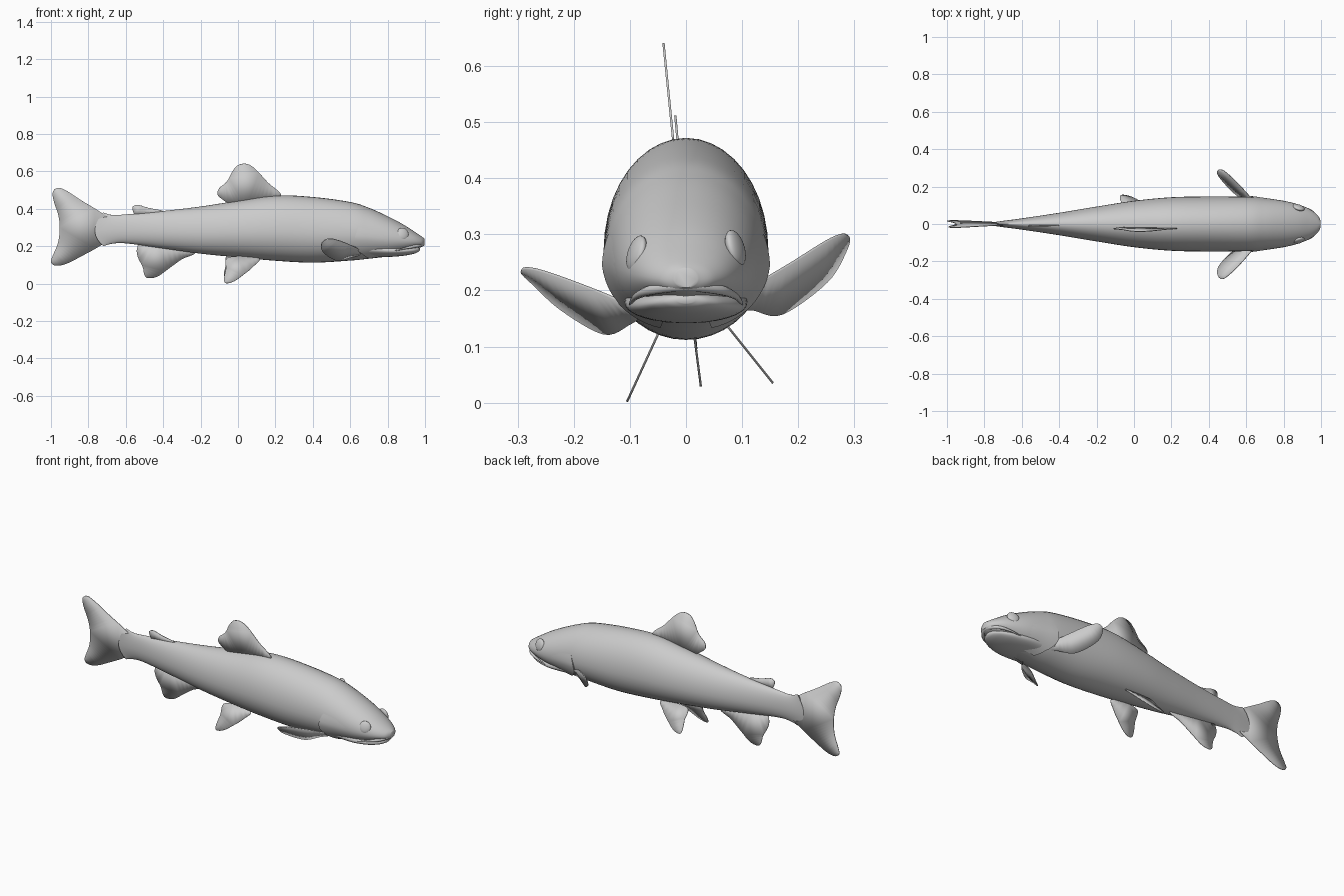
import bpy, bmesh, math
from mathutils import Vector

cube = bpy.data.objects.get("Cube")
if cube:
    bpy.data.objects.remove(cube)

grey = bpy.data.materials.new("plain_grey")
grey.use_nodes = True
GREY = (0.6, 0.6, 0.6, 1)
grey.diffuse_color = GREY
bsdf = grey.node_tree.nodes["Principled BSDF"]
bsdf.inputs["Base Color"].default_value = GREY
bsdf.inputs["Roughness"].default_value = 0.6


def make(name, verts, faces, angle=50):
    mesh = bpy.data.meshes.new(name)
    mesh.from_pydata([tuple(v) for v in verts], [], faces)
    bm = bmesh.new()
    bm.from_mesh(mesh)
    bmesh.ops.recalc_face_normals(bm, faces=bm.faces)
    bm.to_mesh(mesh)
    bm.free()
    mesh.materials.append(grey)
    obj = bpy.data.objects.new(name, mesh)
    bpy.context.collection.objects.link(obj)
    bpy.ops.object.select_all(action="DESELECT")
    obj.select_set(True)
    bpy.context.view_layer.objects.active = obj
    bpy.ops.object.shade_smooth_by_angle(angle=math.radians(angle))
    return obj


def spline(points, steps, closed=False):
    """Catmull-Rom curve through points of any dimension."""
    pts = [Vector(p) for p in points]
    n = len(pts)
    pick = (lambda i: pts[i % n]) if closed else (lambda i: pts[max(0, min(n - 1, i))])
    out = []
    for i in range(n if closed else n - 1):
        a, b, c, d = (pick(i + k) for k in (-1, 0, 1, 2))
        for s in range(steps):
            t = s / steps
            out.append(0.5 * (2 * b + (c - a) * t + (2 * a - 5 * b + 4 * c - d) * t * t
                              + (3 * b - a - 3 * c + d) * t ** 3))
    if not closed:
        out.append(pts[-1])
    return out


def section_point(sec, a, grow=0.0):
    """Point on an egg-shaped section (x, bottom, top, half width) at angle a."""
    x, bot, top, w = sec
    zc = bot + 0.45 * (top - bot)
    half = (top - zc) if math.sin(a) > 0 else (zc - bot)
    return Vector((x, (w + grow) * math.cos(a), zc + (half + grow) * math.sin(a)))


def loft(name, rings):
    n = len(rings[0])
    verts = [v for ring in rings for v in ring]
    faces = [(i * n + j, i * n + (j + 1) % n, (i + 1) * n + (j + 1) % n, (i + 1) * n + j)
             for i in range(len(rings) - 1) for j in range(n)]
    faces += [tuple(range(n)), tuple(range(len(verts) - n, len(verts)))]
    return make(name, verts, faces)


SIDES = 40
ANGLES = [2 * math.pi * j / SIDES for j in range(SIDES)]

# Body: x, bottom, top, half width from tail to snout
SECTIONS = spline([
    (-.765, .2, .38, .008), (-.7, .213, .367, .017), (-.6, .215, .37, .03),
    (-.4, .188, .388, .06), (-.2, .16, .412, .093), (0, .14, .443, .124),
    (.2, .122, .471, .143), (.4, .112, .463, .147), (.6, .123, .436, .145),
    (.7, .133, .405, .137), (.8, .145, .36, .124), (.88, .163, .318, .104),
    (.94, .182, .28, .079), (.98, .195, .253, .049), (.997, .205, .24, .02)], 6)
rings = []
for sec in SECTIONS:
    ring = [section_point(sec, a) for a in ANGLES]
    bend = max(0, min(1, (-.6 - sec[0]) / .165))
    for a, p in zip(ANGLES, ring):   # rounded rear edge over the tail root
        p.x += .045 * bend * math.sin(a) ** 2
    rings.append(ring)
loft("body", rings)

# Lower jaw, set slightly behind the upper lip
jaw = spline([(.7, .14, .24, .11), (.8, .142, .215, .107), (.88, .148, .205, .091),
              (.935, .158, .2, .066), (.962, .168, .195, .04), (.972, .177, .19, .014)], 5)
loft("lower_jaw", [[section_point(s, a) for a in ANGLES] for s in jaw])

# Upper lip: a soft ridge along the mouth edge
lip_path = spline([(.84, -.1, .176), (.9, -.088, .19), (.955, -.06, .201), (.985, 0, .208),
                   (.955, .06, .201), (.9, .088, .19), (.84, .1, .176)], 6)
lip = []
for i, c in enumerate(lip_path):
    r = .002 + .008 * math.sin(math.pi * i / (len(lip_path) - 1))
    t = lip_path[min(i + 1, len(lip_path) - 1)] - lip_path[max(i - 1, 0)]
    side = t.cross(Vector((0, 0, 1))).normalized()
    lip.append([c + r * (side * math.cos(k * math.pi / 5) + Vector((0, 0, math.sin(k * math.pi / 5))))
                for k in range(10)])
loft("upper_lip", lip)


# Gill covers: thin raised patches with a curved rear edge
def body_section(x):
    for p, q in zip(SECTIONS, SECTIONS[1:]):
        if p[0] <= x <= q[0]:
            return p.lerp(q, (x - p[0]) / (q[0] - p[0]))


ROWS, COLS = 16, 12
for side, label in ((1, "left"), (-1, "right")):
    verts = []
    for i in range(ROWS + 1):
        v = i / ROWS
        a = .25 - 1.5 * v
        rear = .62 + .025 * (1 - math.sin(math.pi * min(1, v * 1.3))) + .06 * v ** 3
        for j in range(COLS + 1):
            u = max(0, j - 1) / (COLS - 1)
            lift = -.004 if j == 0 else .007 * (1 - u) ** 1.5 * min(1, 4 * v) - .001 * u
            p = section_point(body_section(rear + (.83 - rear) * u), a, lift)
            verts.append((p.x, side * p.y, p.z))
    w = COLS + 1
    faces = [(i * w + j, i * w + j + 1, (i + 1) * w + j + 1, (i + 1) * w + j)
             for i in range(ROWS) for j in range(COLS)]
    make(label + "_gill_cover", verts, faces)

# Eyes: flattened domes facing out and a little forward
for side, label, z in ((1, "left", .275), (-1, "right", .265)):
    bpy.ops.mesh.primitive_uv_sphere_add(segments=24, ring_count=16, radius=1)
    eye = bpy.context.object
    eye.name = label + "_eye"
    eye.scale = (.033, .034, .014)
    eye.location = (.88, side * .088, z)
    normal = Vector((.32, side, .3))
    eye.rotation_euler = normal.to_track_quat("Z", "Y").to_euler()
    eye.data.materials.append(grey)
    bpy.ops.object.shade_smooth_by_angle(angle=math.radians(60))


# Fins: smooth outlines filled and given a thin thickness
def fin(name, outline, thick=.004):
    pts = spline(outline, 6, closed=True)
    obj = make(name, pts, [tuple(range(len(pts)))])
    bm = bmesh.new()
    bm.from_mesh(obj.data)
    bmesh.ops.triangulate(bm, faces=bm.faces)
    bm.to_mesh(obj.data)
    bm.free()
    mod = obj.modifiers.new("thickness", "SOLIDIFY")
    mod.thickness = thick
    mod.offset = 0


def upright(outline, z0, y0, lean):
    return [(x, y0 + lean * (z - z0), z) for x, z in outline]


fin("tail_fin", upright([
    (-.69, .34), (-.74, .385), (-.83, .44), (-.91, .492), (-.96, .512), (-.99, .49), (-.985, .44),
    (-.962, .37), (-.953, .3), (-.962, .22), (-.99, .15), (-1, .115), (-.975, .096), (-.92, .105),
    (-.83, .15), (-.74, .2), (-.69, .24)], .3, 0, -.09))
fin("dorsal_fin", upright([
    (.23, .468), (.16, .54), (.09, .615), (.045, .64), (0, .633), (-.03, .6), (-.06, .545),
    (-.1, .51), (-.11, .48), (-.09, .455), (-.03, .425), (.1, .43)], .46, -.022, -.1))
fin("adipose_fin", upright([
    (-.565, .4), (-.555, .417), (-.53, .42), (-.48, .405), (-.4, .387), (-.45, .365),
    (-.54, .36)], .38, -.008, -.1))
fin("anal_fin", upright([
    (-.51, .215), (-.54, .185), (-.535, .14), (-.51, .09), (-.5, .045), (-.48, .029), (-.43, .038),
    (-.37, .08), (-.3, .13), (-.23, .165), (-.33, .2)], .11, .016, -.13))

# Pelvic fins share one outline: x and distance along the fin from its root
PELVIC = [(-.05, -.02), (-.065, .05), (-.075, .11), (-.062, .13), (-.02, .118), (.03, .08),
          (.08, .035), (.11, -.015)]
for label, root, tip in (("right", (-.05, .122), (-.105, .002)), ("left", (.075, .135), (.155, .035))):
    r, t = Vector(root), Vector(tip)
    d = (t - r) / .13
    fin(label + "_pelvic_fin", [(x, *(r + d * s)) for x, s in PELVIC])

# Pectoral fins, swept back and held at different heights
fin("right_pectoral_fin", [
    (.65, -.115, .18), (.58, -.2, .215), (.51, -.27, .238), (.47, -.294, .235), (.446, -.27, .21),
    (.457, -.22, .165), (.53, -.145, .123), (.6, -.1, .14), (.65, -.085, .155)], .005)
fin("left_pectoral_fin", [
    (.65, .11, .2), (.58, .19, .25), (.51, .26, .293), (.47, .289, .298), (.446, .284, .27),
    (.457, .25, .215), (.53, .17, .158), (.6, .12, .165), (.65, .095, .17)], .005)
